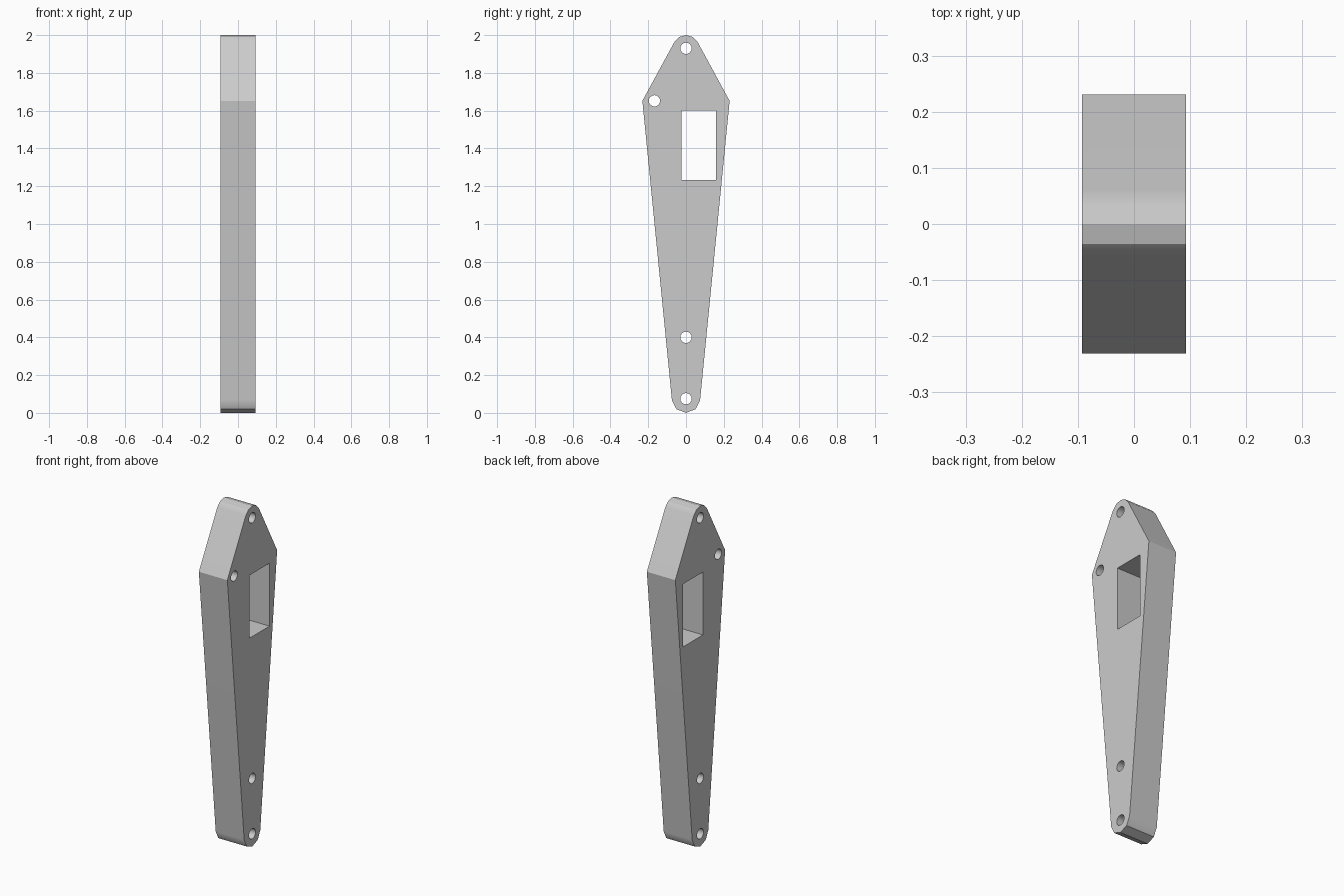
import bpy, bmesh
from math import sin, cos, pi, atan2, acos, hypot

cube = bpy.data.objects.get("Cube")
if cube:
    bpy.data.objects.remove(cube, do_unlink=True)

HALF_THICK = 0.0925
SHOULDER = (0.231, 1.652)      # widest point of the plate (y, z)
TOP = (1.93, 0.07)             # end rounding: centre height, radius
BOTTOM = (0.075, 0.075)
HOLE_RADIUS = 0.03
ARC_STEPS = 4
HOLE_SIDES = 16


def arc(centre, radius, start, end, steps):
    return [(centre[0] + radius * cos(start + (end - start) * i / steps),
             centre[1] + radius * sin(start + (end - start) * i / steps))
            for i in range(steps + 1)]


def tangent_angle(end, sign):
    """Angle at which the shoulder's straight side touches a rounded end."""
    dy, dz = SHOULDER[0], SHOULDER[1] - end[0]
    return atan2(dz, dy) + sign * acos(end[1] / hypot(dy, dz))


# Outline: rounded ends joined by straight sides through the shoulders
a = tangent_angle(TOP, 1)
b = tangent_angle(BOTTOM, -1)
outline = [SHOULDER]
outline += arc((0, TOP[0]), TOP[1], a, pi - a, ARC_STEPS)
outline += [(-SHOULDER[0], SHOULDER[1])]
outline += arc((0, BOTTOM[0]), BOTTOM[1], -pi - b, b, ARC_STEPS)

# Openings: four bolt holes and one rectangular window
loops = [outline]
for centre in [(0, TOP[0]), (-0.167, SHOULDER[1]), (0, 0.4), (0, BOTTOM[0])]:
    loops.append(arc(centre, HOLE_RADIUS, 0, 2 * pi, HOLE_SIDES)[:-1])
loops.append([(-0.025, 1.233), (0.16, 1.233), (0.16, 1.602), (-0.025, 1.602)])

# Fill the profile around its openings and extrude it to full thickness
bm = bmesh.new()
edges = []
for loop in loops:
    verts = [bm.verts.new((-HALF_THICK, y, z)) for y, z in loop]
    edges += [bm.edges.new((v, verts[(i + 1) % len(verts)]))
              for i, v in enumerate(verts)]
bmesh.ops.triangle_fill(bm, edges=edges, use_beauty=True, use_dissolve=False,
                        normal=(1, 0, 0))
result = bmesh.ops.extrude_face_region(bm, geom=bm.faces[:],
                                       use_keep_orig=True)
moved = [g for g in result["geom"] if isinstance(g, bmesh.types.BMVert)]
bmesh.ops.translate(bm, verts=moved, vec=(2 * HALF_THICK, 0, 0))
bmesh.ops.recalc_face_normals(bm, faces=bm.faces[:])

mesh = bpy.data.meshes.new("arm_plate")
bm.to_mesh(mesh)
bm.free()
plate = bpy.data.objects.new("arm_plate", mesh)
bpy.context.collection.objects.link(plate)

# Plain grey finish
grey = bpy.data.materials.new("light_grey")
grey.use_nodes = True
colour = (0.6, 0.6, 0.6, 1)
grey.diffuse_color = colour
grey.node_tree.nodes["Principled BSDF"].inputs["Base Color"].default_value = colour
mesh.materials.append(grey)

# Soft blend into the rounded ends, crisp rims
bpy.ops.object.select_all(action="DESELECT")
plate.select_set(True)
bpy.context.view_layer.objects.active = plate
bpy.ops.object.shade_smooth_by_angle(angle=pi / 6)
weighted = plate.modifiers.new("weighted_normals", "WEIGHTED_NORMAL")
weighted.keep_sharp = True
